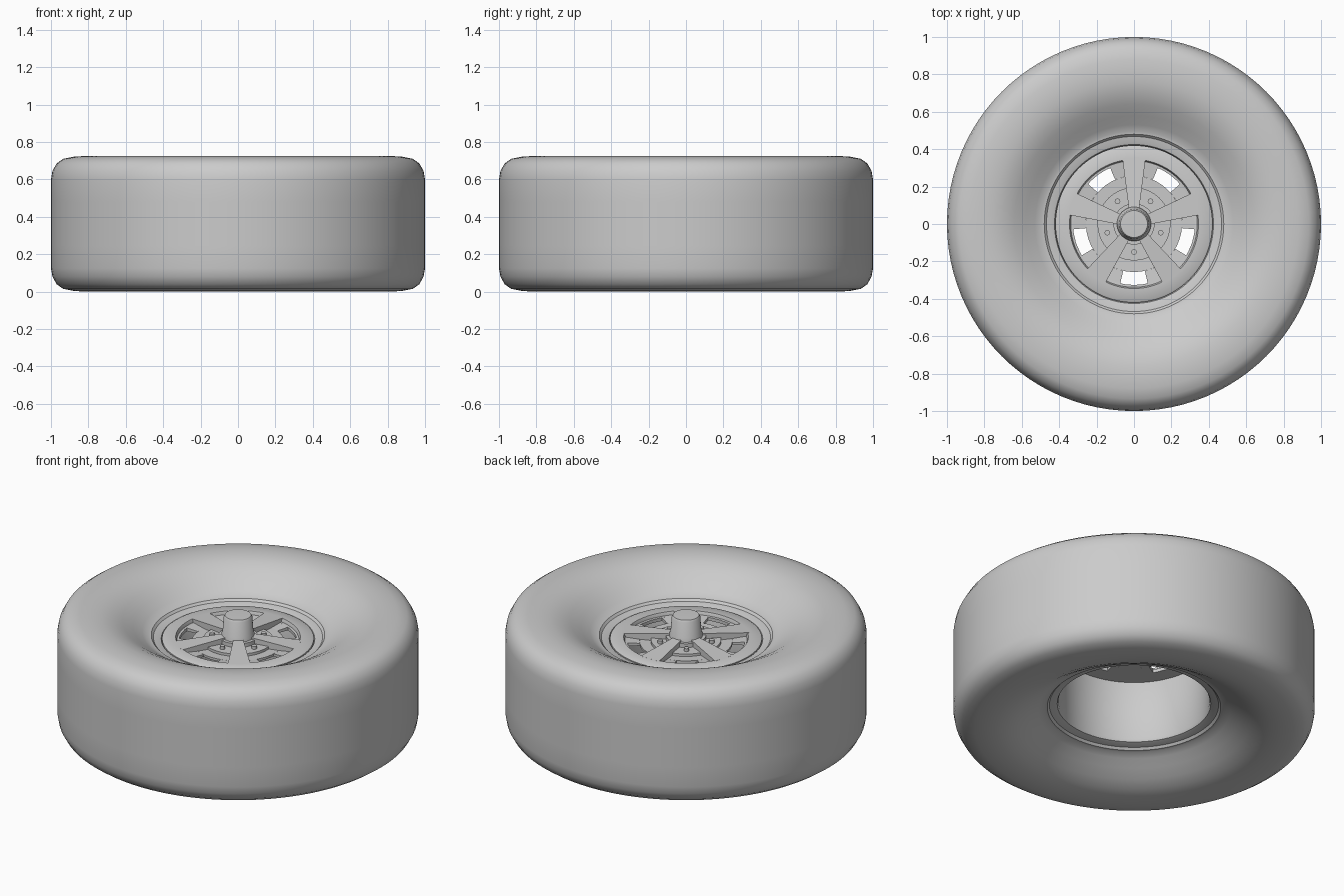
import bpy, bmesh
from math import cos, sin, radians, pi

if "Cube" in bpy.data.objects:
    bpy.data.objects.remove(bpy.data.objects["Cube"])


def finish(name, bm, angle=35):
    bmesh.ops.remove_doubles(bm, verts=bm.verts, dist=1e-5)
    bmesh.ops.recalc_face_normals(bm, faces=bm.faces)
    me = bpy.data.meshes.new(name)
    bm.to_mesh(me)
    bm.free()
    ob = bpy.data.objects.new(name, me)
    bpy.context.collection.objects.link(ob)
    bpy.ops.object.select_all(action='DESELECT')
    ob.select_set(True)
    bpy.context.view_layer.objects.active = ob
    bpy.ops.object.shade_smooth_by_angle(angle=radians(angle))
    return ob


def lathe(name, profile, closed=True, seg=96):
    """Spin a list of (radius, z) points around the z axis."""
    bm = bmesh.new()
    vs = [bm.verts.new((r, 0, z)) for r, z in profile]
    n = len(vs)
    edges = [bm.edges.new((vs[i], vs[(i + 1) % n])) for i in range(n if closed else n - 1)]
    bmesh.ops.spin(bm, geom=vs + edges, cent=(0, 0, 0), axis=(0, 0, 1),
                   angle=2 * pi, steps=seg, use_merge=True)
    return finish(name, bm)


def prism(bm, outline, z0):
    """Solid from (x, y, top z) points down to z0."""
    low = [bm.verts.new((x, y, z0)) for x, y, z in outline]
    top = [bm.verts.new(p) for p in outline]
    n = len(low)
    bm.faces.new(low[::-1])
    bm.faces.new(top)
    for i in range(n):
        j = (i + 1) % n
        bm.faces.new((low[i], low[j], top[j], top[i]))


def sector(r0, r1, mid, half, z_in, z_out, n=8):
    """Outline of a ring sector, angles in degrees."""
    angs = [radians(mid - half + 2 * half * i / n) for i in range(n + 1)]
    return ([(r1 * cos(a), r1 * sin(a), z_out) for a in angs] +
            [(r0 * cos(a), r0 * sin(a), z_in) for a in reversed(angs)])


# Tyre: upper half profile mirrored about mid height, closed by the inner barrel
H = 0.725
upper = [(1.0, 0.48), (1.0, 0.60), (0.992, 0.645), (0.97, 0.685), (0.935, 0.71),
         (0.88, 0.721), (0.82, 0.725), (0.76, 0.721), (0.70, 0.708), (0.64, 0.68),
         (0.58, 0.643), (0.53, 0.61), (0.495, 0.59), (0.48, 0.588), (0.468, 0.575),
         (0.44, 0.57), (0.425, 0.565), (0.418, 0.55)]
lathe("tyre", upper + [(r, H - z) for r, z in reversed(upper)])

# Outer ring of the wheel face
lathe("rim_ring", [(0.42, 0.535), (0.42, 0.568), (0.412, 0.573), (0.345, 0.576),
                   (0.338, 0.56), (0.338, 0.535)])

# Centre plate and tapered hub cap
lathe("centre_plate", [(0, 0.535), (0.11, 0.535), (0.11, 0.585), (0, 0.585)], closed=False)
lathe("hub_cap", [(0, 0.54), (0.091, 0.54), (0.091, 0.60), (0.086, 0.61), (0.079, 0.70),
                  (0.072, 0.711), (0, 0.713)], closed=False, seg=48)

spokes, floors, pads, nuts = (bmesh.new() for _ in range(4))
for k in range(5):
    # Flared spokes
    a = radians(90 + 72 * k)
    c, s = cos(a), sin(a)
    flat = [(0.07, -0.026, 0.597), (0.35, -0.062, 0.576), (0.35, 0.062, 0.576), (0.07, 0.026, 0.597)]
    prism(spokes, [(x * c - y * s, x * s + y * c, z) for x, y, z in flat], 0.535)

    # Recessed floor around each window
    m = -90 + 72 * k
    prism(floors, sector(0.18, 0.257, m, 36, 0.546, 0.549), 0.535)
    prism(floors, sector(0.326, 0.345, m, 36, 0.555, 0.557), 0.535)
    for side in (-1, 1):
        prism(floors, sector(0.257, 0.326, m + side * 24.5, 11.5, 0.549, 0.555), 0.535)

    # Raised pad and wheel nut
    prism(pads, sector(0.09, 0.195, m, 28, 0.562, 0.562), 0.535)
    b = radians(m)
    ring = [(0.15 * cos(b) + 0.015 * cos(t * pi / 6), 0.15 * sin(b) + 0.015 * sin(t * pi / 6), 0.58)
            for t in range(12)]
    prism(nuts, ring, 0.55)
finish("spokes", spokes)
finish("window_floors", floors)
finish("nut_pads", pads)
finish("wheel_nuts", nuts)
